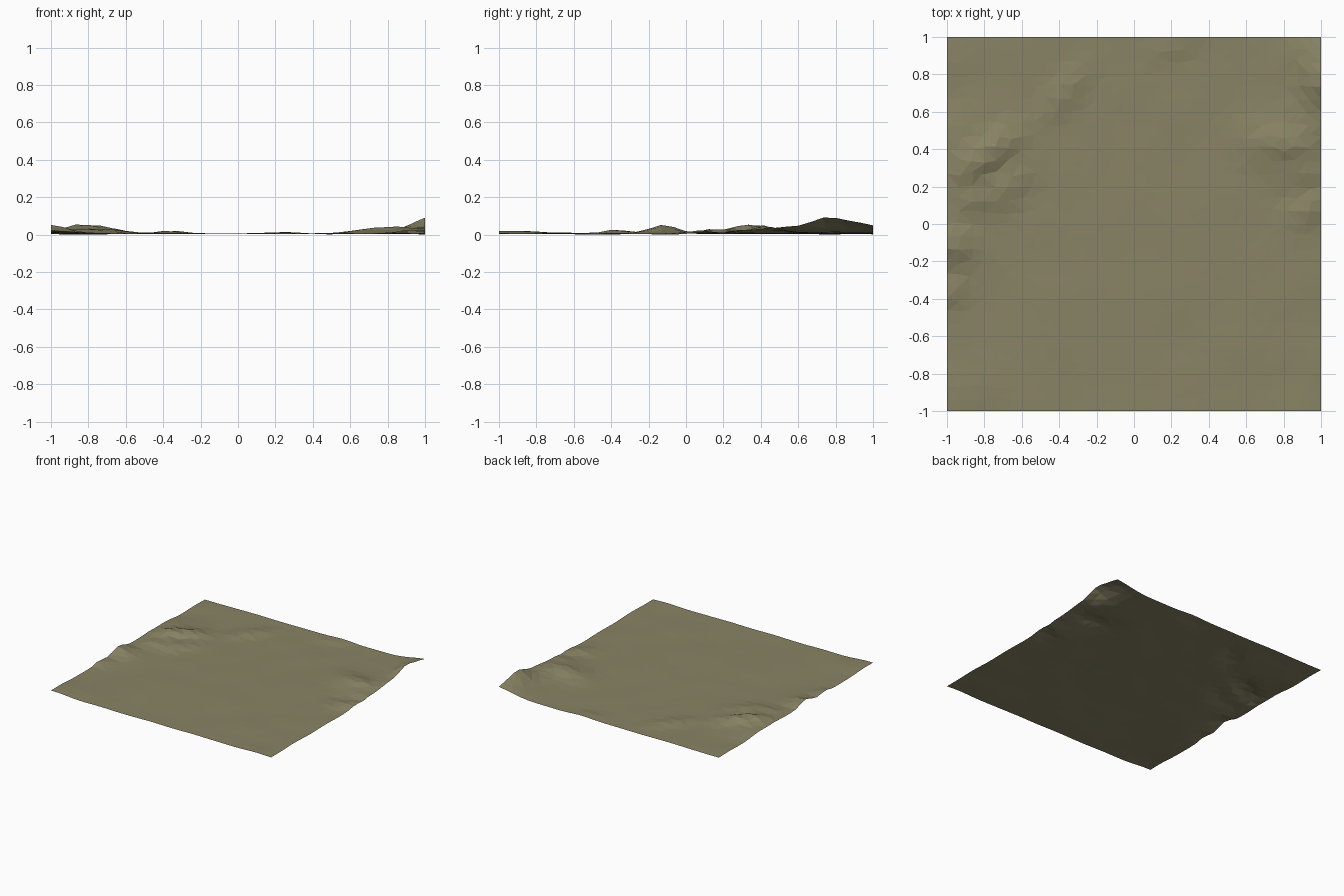
import bpy, bmesh, math, random
from mathutils import Vector, noise

random.seed(4)
N = 30

# Hills and ridges: x, y, height, length, width, direction in degrees
HILLS = [
    (-1.00, -0.12, 0.046, 0.07, 0.09, 90), (-1.00, -0.38, 0.022, 0.07, 0.05, 30),
    (-0.80, 0.36, 0.050, 0.15, 0.06, 35), (-0.95, 0.50, 0.015, 0.12, 0.10, 20),
    (-0.84, 0.14, 0.022, 0.12, 0.05, 20), (-0.64, 0.22, 0.016, 0.12, 0.05, 50),
    (-0.37, 0.70, 0.018, 0.12, 0.05, 50), (0.22, 0.96, 0.010, 0.10, 0.05, 20),
    (-1.00, -0.95, 0.014, 0.10, 0.20, 0),
    (1.02, 0.74, 0.068, 0.09, 0.08, 30), (1.04, 0.92, 0.055, 0.14, 0.12, 0),
    (1.02, 0.52, 0.035, 0.12, 0.10, 0), (0.80, 0.42, 0.037, 0.13, 0.06, -20),
    (0.68, 0.35, 0.010, 0.09, 0.05, -30), (0.92, 0.26, 0.016, 0.10, 0.04, 10),
    (0.94, 0.08, 0.018, 0.09, 0.05, 30),
]


def height(x, y):
    z = 0.007
    for hx, hy, h, a, b, deg in HILLS:
        c, s = math.cos(math.radians(deg)), math.sin(math.radians(deg))
        u = ((x - hx) * c + (y - hy) * s) / a
        v = ((y - hy) * c - (x - hx) * s) / b
        z += h * math.exp(-(u * u + v * v) / 2)
    # gentle ripples, stronger towards the sides
    ripple = noise.noise(Vector((x * 4, y * 4, 2.7)))
    return max(0.0, z + ripple * (0.004 + 0.004 * x * x))


# Open ground sheet with an irregular triangulated grid
bm = bmesh.new()
bmesh.ops.create_grid(bm, x_segments=N, y_segments=N, size=1)
for v in bm.verts:
    if not v.is_boundary:
        v.co.x += random.uniform(-0.015, 0.015)
        v.co.y += random.uniform(-0.015, 0.015)
    v.co.z = height(v.co.x, v.co.y)
low = min(v.co.z for v in bm.verts)
for v in bm.verts:
    v.co.z -= low
bmesh.ops.triangulate(bm, faces=bm.faces[:])
mesh = bpy.data.meshes.new("terrain")
bm.to_mesh(mesh)
bm.free()
terrain = bpy.data.objects.new("terrain", mesh)
bpy.context.collection.objects.link(terrain)

# Dry grass colour
mat = bpy.data.materials.new("dry_grass")
mat.diffuse_color = (0.25, 0.23, 0.13, 1)
mesh.materials.append(mat)
